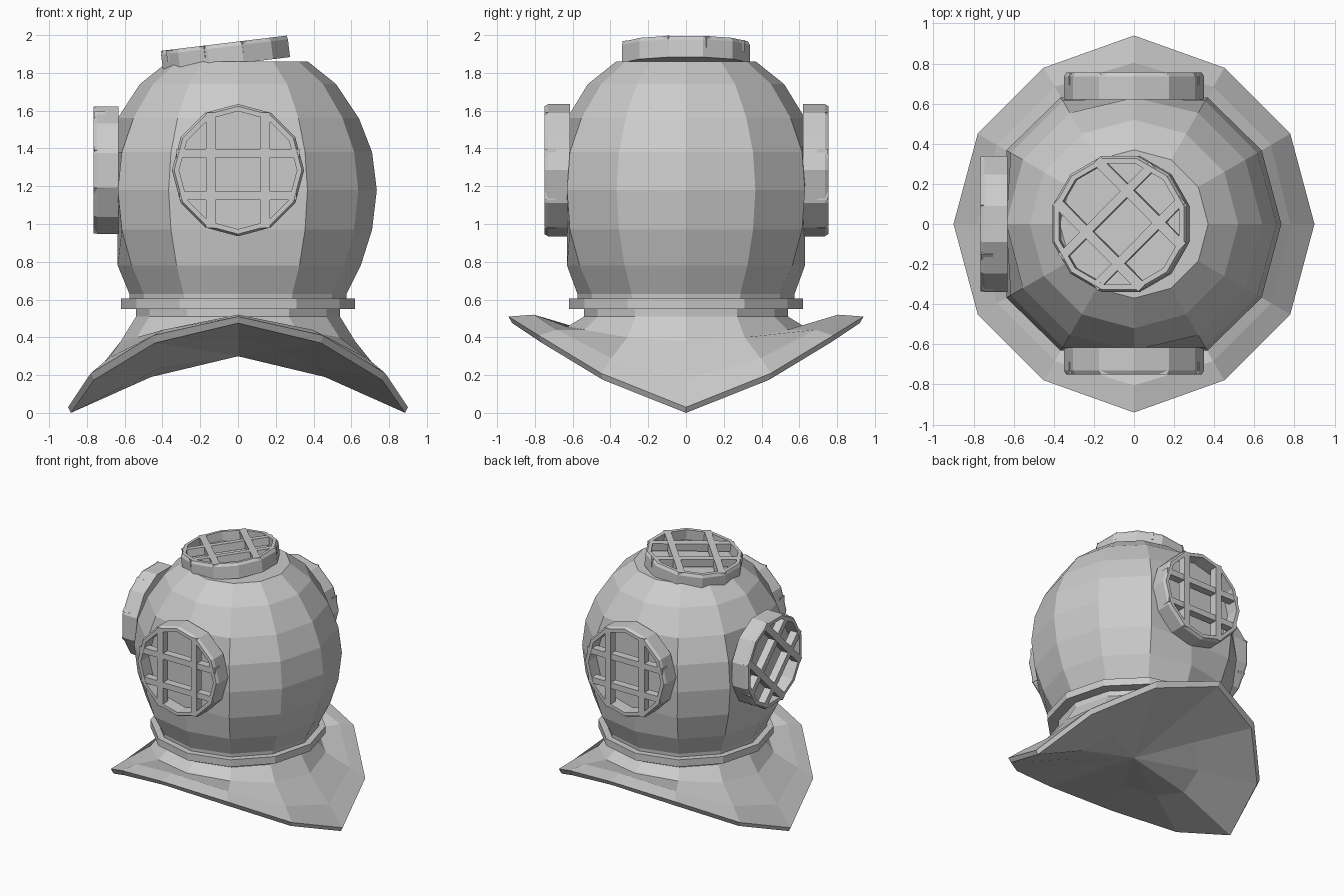
import bpy, bmesh
from math import cos, sin, radians
from mathutils import Vector, Matrix

if "Cube" in bpy.data.objects:
    bpy.data.objects.remove(bpy.data.objects["Cube"])

N = 12


def ring(quarter):
    """12 points from (radius, z) at 0/30/60/90 degrees, mirrored to all quadrants."""
    pts = []
    for k in range(N):
        r, z = quarter[min(k % 6, 6 - k % 6)]
        a = radians(30 * k)
        pts.append(Vector((r * cos(a), r * sin(a), z)))
    return pts


def loft(bm, rings, start=None, end=None):
    """Skin the rings; start/end are optional centre points closing the ends."""
    rows = [[bm.verts.new(p) for p in pts] for pts in rings]
    for a, b in zip(rows, rows[1:]):
        for i in range(N):
            j = (i + 1) % N
            bm.faces.new((a[i], a[j], b[j], b[i]))
    for row, c in ((rows[0], start), (rows[-1], end)):
        if c:
            v = bm.verts.new(c)
            for i in range(N):
                bm.faces.new((row[i], row[(i + 1) % N], v))


def finish(bm, name, matrix=None):
    bmesh.ops.recalc_face_normals(bm, faces=bm.faces[:])
    me = bpy.data.meshes.new(name)
    bm.to_mesh(me)
    bm.free()
    ob = bpy.data.objects.new(name, me)
    if matrix:
        ob.matrix_world = matrix
    bpy.context.collection.objects.link(ob)


def level(r, z):
    return ring([(r, z)] * 4)


# Dome, flattened at the front, back and left where the windows sit
profile = [(.57, .56), (.575, .63), (.65, .78), (.71, .97), (.735, 1.18),
           (.71, 1.38), (.64, 1.56), (.52, 1.74), (.37, 1.86)]
rings = [level(r, z) for r, z in profile]
for pts in rings:
    for p in pts:
        p.y = max(-.63, min(.63, p.y))
        p.x = max(-.637, p.x)
bm = bmesh.new()
loft(bm, rings, (0, 0, .56), (0, 0, 1.86))
finish(bm, "helmet_dome")

# Flange between dome and collar
bm = bmesh.new()
loft(bm, [level(.62, .55), level(.62, .605)], (0, 0, .55), (0, 0, .605))
finish(bm, "neck_flange")

# Collar: neck, saddle-shaped flare, thin rim and shallow underside
bm = bmesh.new()
loft(bm, [
    level(.54, .56),
    level(.54, .51),
    ring([(.62, .38), (.62, .40), (.62, .44), (.63, .455)]),
    ring([(.78, .18), (.79, .29), (.79, .44), (.805, .52)]),
    ring([(.90, .03), (.90, .21), (.90, .41), (.94, .51)]),
    ring([(.885, 0), (.88, .175), (.88, .37), (.92, .475)]),
    ring([(.46, .19), (.46, .245), (.46, .34), (.46, .39)]),
], (0, 0, .56), (0, 0, .30))
finish(bm, "shoulder_collar")


def window(name, base, normal, up, depth, spin=0):
    """Twelve-sided porthole with recessed glass and a grid of four bars."""
    n = Vector(normal).normalized()
    x = Vector(up).cross(n).normalized()
    rot = Matrix((x, n.cross(x), n)).transposed().to_4x4()
    m = Matrix.Translation(base) @ rot @ Matrix.Rotation(radians(spin), 4, 'Z')
    bm = bmesh.new()
    sections = [(.35, 0), (.35, depth - .02), (.338, depth),
                (.312, depth), (.312, .035)]
    loft(bm, [level(r, h) for r, h in sections], (0, 0, 0), (0, 0, .035))
    finish(bm, name + "_frame", m)

    bm = bmesh.new()
    for vertical, off, half in ((True, -.145, .305), (True, .145, .305),
                                (False, .09, .325), (False, -.135, .31)):
        size = (.05, 2 * half, .06) if vertical else (2 * half, .045, .06)
        pos = (off, 0, depth - .03) if vertical else (0, off, depth - .032)
        bmesh.ops.create_cube(bm, size=1, matrix=Matrix.Translation(pos)
                              @ Matrix.Diagonal((*size, 1)))
    finish(bm, name + "_bars", m)


# Portholes
window("front_window", (0, -.615, 1.285), (0, -1, 0), (0, 0, 1), .135)
window("back_window", (0, .62, 1.285), (0, 1, 0), (0, 0, 1), .135)
window("left_window", (-.632, 0, 1.285), (-1, 0, 0), (0, 0, 1), .133, 45)
window("top_window", (-.06, 0, 1.843), (-.12, 0, .99), (0, 1, 0), .115, 45)
